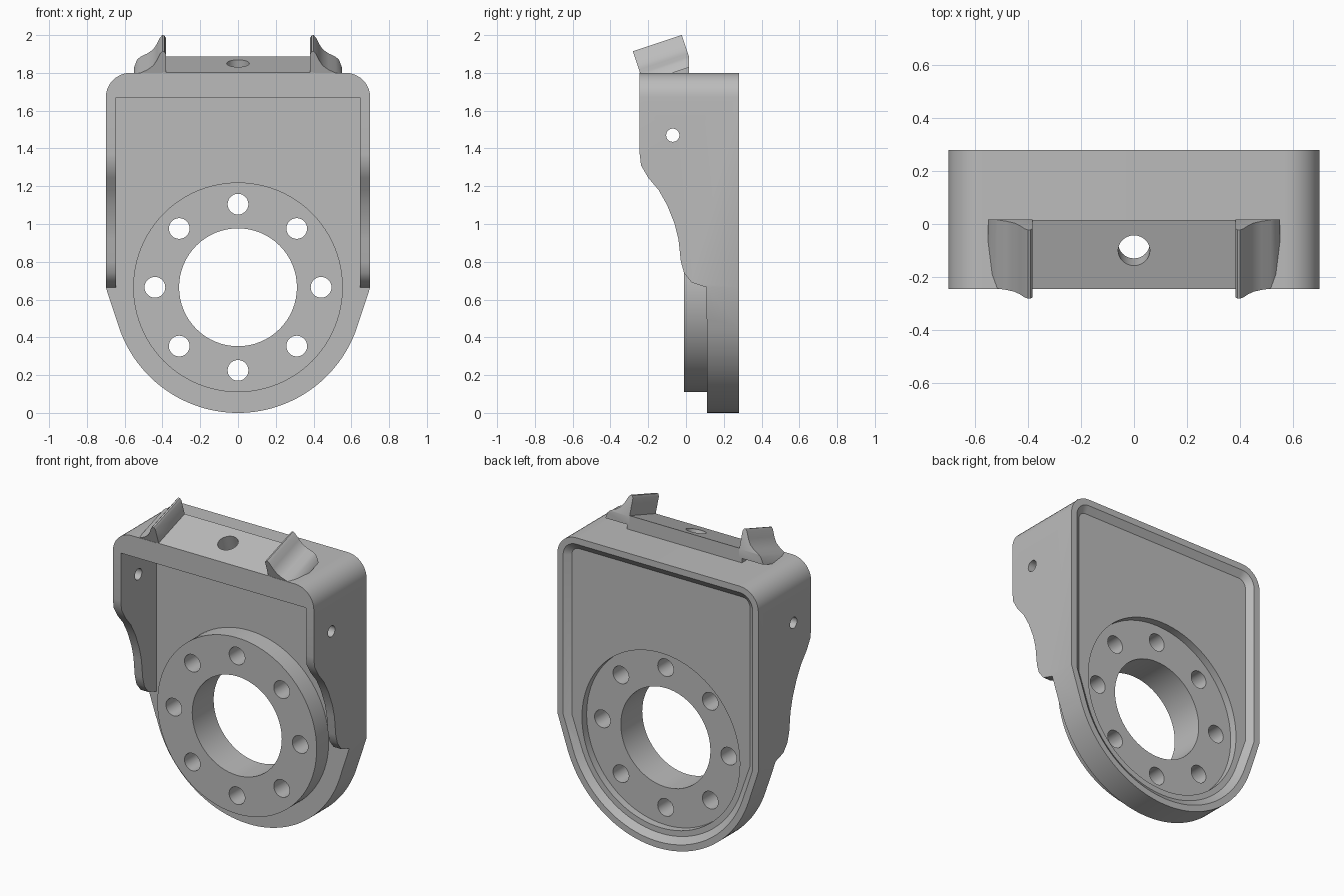
import bpy, bmesh, math
from mathutils import Vector

old = bpy.data.objects.get("Cube")
if old:
    bpy.data.objects.remove(old)

grey = bpy.data.materials.new("plain grey")
grey.use_nodes = True
grey.diffuse_color = (0.5, 0.5, 0.5, 1)
grey.node_tree.nodes["Principled BSDF"].inputs["Base Color"].default_value = (0.5, 0.5, 0.5, 1)

CZ = 0.665                       # height of the ring centre
TILT = math.atan2(0.09, 0.27)    # slope of the top pad
ALONG = Vector((0, math.cos(TILT), math.sin(TILT)))
UP = Vector((0, -math.sin(TILT), math.cos(TILT)))


def loft(name, first, second):
    """Solid between two closed polygons with the same number of points."""
    bm = bmesh.new()
    a = [bm.verts.new(p) for p in first]
    b = [bm.verts.new(p) for p in second]
    bm.faces.new(a)
    bm.faces.new(b)
    for i in range(len(a)):
        bm.faces.new((a[i - 1], a[i], b[i], b[i - 1]))
    bmesh.ops.recalc_face_normals(bm, faces=bm.faces)
    mesh = bpy.data.meshes.new(name)
    bm.to_mesh(mesh)
    bm.free()
    mesh.materials.append(grey)
    ob = bpy.data.objects.new(name, mesh)
    bpy.context.collection.objects.link(ob)
    return ob


def prism(name, points, sweep):
    return loft(name, points, [Vector(p) + sweep for p in points])


def along_y(name, xz, y0, y1):
    return prism(name, [(x, y0, z) for x, z in xz], Vector((0, y1 - y0, 0)))


def along_x(name, yz, half):
    return prism(name, [(-half, y, z) for y, z in yz], Vector((2 * half, 0, 0)))


def arc(cx, cz, r, a0, a1, n):
    return [(cx + r * math.cos(math.radians(a0 + (a1 - a0) * i / n)),
             cz + r * math.sin(math.radians(a0 + (a1 - a0) * i / n))) for i in range(n + 1)]


def circle(cx, cz, r, n=64):
    return arc(cx, cz, r, 0, 360, n)[:-1]


def activate(ob):
    bpy.ops.object.select_all(action='DESELECT')
    ob.select_set(True)
    bpy.context.view_layer.objects.active = ob


def cut(ob, cutter):
    mod = ob.modifiers.new("cut", 'BOOLEAN')
    mod.operation = 'DIFFERENCE'
    mod.solver = 'EXACT'
    mod.object = cutter
    activate(ob)
    bpy.ops.object.modifier_apply(modifier=mod.name)
    bpy.data.objects.remove(cutter)


def outline(inset):
    """Shield outline: rounded top corners, straight sides, round bottom."""
    x, r, big = 0.7 - inset, 0.13 - inset, CZ - inset
    low = math.degrees(math.acos(big / x))
    return (arc(0.57, 1.67, r, 0, 90, 10) + arc(-0.57, 1.67, r, 90, 180, 10)
            + [(-x, CZ)] + arc(0, CZ, big, 180 + low, 360 - low, 56) + [(x, CZ)])


def pad_hole():
    centre = Vector((0, -0.1, 1.85))
    rim = [centre - UP * 0.4 + Vector((a, 0, 0)) + ALONG * b for a, b in circle(0, 0, 0.06, 32)]
    return prism("pad_hole", rim, UP * 0.8)


# Housing with swept side walls, open front and a thin sloping roof
body = along_y("housing", outline(0), -0.245, 0.28)
front_edge = [(-0.5, 1.37), (-0.245, 1.37), (-0.238, 1.31), (-0.2, 1.245), (-0.145, 1.18),
              (-0.1, 1.1), (-0.06, 1.0), (-0.04, 0.92), (-0.027, 0.8), (-0.01, 0.74),
              (0.03, 0.69), (0.108, CZ), (0.108, -0.5), (-0.5, -0.5)]
cut(body, along_x("front_cutter", front_edge, 1))
recess = [(-0.6, -0.3), (0.11, -0.3), (0.11, 1.765), (-0.06, 1.765), (-0.15, 1.745), (-0.245, 1.67), (-0.6, 1.67)]
cut(body, along_x("front_recess", recess, 0.645))

# Shallow dished back
cut(body, loft("back_dish", [(x, 0.25, z) for x, z in outline(0.08)],
               [(x, 0.31, z) for x, z in outline(0)]))
cut(body, along_y("ring_seat", circle(0, CZ, 0.55, 96), -0.6, 0.6))
cut(body, along_x("pin_hole", circle(-0.07, 1.47, 0.035, 24), 1))
cut(body, pad_hole())

# Mounting ring with bolt holes
ring = along_y("mounting_ring", circle(0, CZ, 0.555, 96), -0.01, 0.203)
cut(ring, along_y("bore", circle(0, CZ, 0.312), -1, 1))
for i in range(8):
    a = math.radians(45 * i)
    cut(ring, along_y("bolt_hole", circle(0.44 * math.cos(a), CZ + 0.44 * math.sin(a), 0.055, 28), -1, 1))

# Sloping pad on top, with its hole
pad = along_x("top_pad", [(-0.245, 1.802), (0.015, 1.888), (0.015, 1.785), (-0.245, 1.785)], 0.4)
cut(pad, pad_hole())

# Pair of flared lugs beside the pad
flare = [(0.382, -0.06), (0.382, 0.1), (0.39, 0.113), (0.4, 0.115), (0.412, 0.102), (0.43, 0.064),
         (0.45, 0.034), (0.48, 0.012), (0.515, -0.005), (0.535, -0.022), (0.55, -0.06)]
parts = [body, ring, pad]
for side, label in ((1, "left_lug"), (-1, "right_lug")):
    start = Vector((0, -0.245, 1.805))
    lug = prism(label, [start + UP * h + Vector((side * x, 0, 0)) for x, h in flare], ALONG * 0.273)
    cut(lug, along_x("under_cutter", [(-1, 1.0), (1, 1.0), (1, 1.79), (-1, 1.79)], 1))
    cut(lug, along_x("rear_cutter", [(0.017, 1.0), (1, 1.0), (1, 2.5), (0.017, 2.5)], 1))
    parts.append(lug)

for ob in parts:
    activate(ob)
    bpy.ops.object.shade_smooth_by_angle(angle=math.radians(35))
